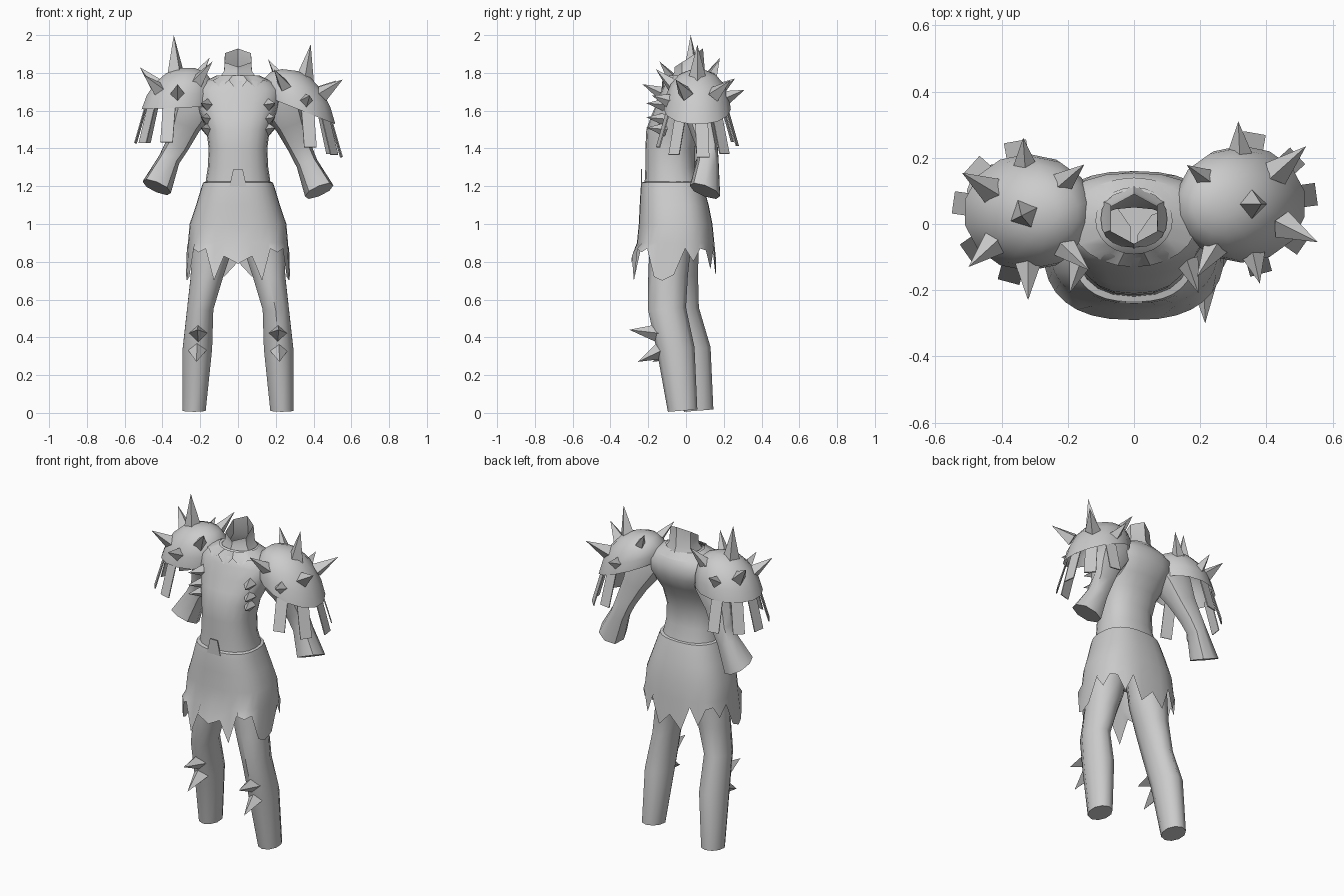
import bpy, bmesh, math
from mathutils import Vector

cube = bpy.data.objects.get("Cube")
if cube:
    bpy.data.objects.remove(cube)

grey = bpy.data.materials.new("plain_grey")
grey.use_nodes = True
grey.diffuse_color = (0.6, 0.6, 0.6, 1)
grey.node_tree.nodes["Principled BSDF"].inputs["Base Color"].default_value = (0.6, 0.6, 0.6, 1)


def finish(name, bm, smooth=None):
    mesh = bpy.data.meshes.new(name)
    bm.to_mesh(mesh)
    bm.free()
    mesh.materials.append(grey)
    obj = bpy.data.objects.new(name, mesh)
    bpy.context.collection.objects.link(obj)
    if smooth:
        bpy.ops.object.select_all(action='DESELECT')
        obj.select_set(True)
        bpy.context.view_layer.objects.active = obj
        bpy.ops.object.shade_smooth_by_angle(angle=math.radians(smooth))
    return obj


def loft(name, rings, n=12, caps="", smooth=50, hem=None, power=1.0):
    """Rings are (x, y, z, rx, ry, slope_x, slope_y); hem gives a z per column of the first
    ring; a power below one makes the rings boxier."""
    bm = bmesh.new()
    rows = []
    for k, ring in enumerate(rings):
        x, y, z, rx, ry, sx, sy = (tuple(ring) + (0, 0))[:7]
        row = []
        for i in range(n):
            a = math.tau * i / n - math.pi / 2
            c, s = math.cos(a), math.sin(a)
            dx = rx * math.copysign(abs(c) ** power, c)
            dy = ry * math.copysign(abs(s) ** power, s)
            h = hem[i] if hem and k == 0 else z + sx * dx + sy * dy
            row.append(bm.verts.new((x + dx, y + dy, h)))
        rows.append(row)
    for lo, hi in zip(rows, rows[1:]):
        for i in range(n):
            j = (i + 1) % n
            bm.faces.new((lo[i], lo[j], hi[j], hi[i]))
    if "bottom" in caps:
        bm.faces.new(rows[0][::-1])
    if "top" in caps:
        bm.faces.new(rows[-1])
    return finish(name, bm, smooth)


def section(z, half_width, front, back):
    return (0, (front + back) / 2, z, half_width, (back - front) / 2)


def mirrored(half):
    """Full ring of hem heights from front centre to back centre and round again."""
    return half + half[-2:0:-1]


def spike(name, base, tip, radius):
    base, tip = Vector(base), Vector(tip)
    axis = tip - base
    bm = bmesh.new()
    bmesh.ops.create_cone(bm, cap_ends=True, segments=4, radius1=radius, radius2=0, depth=axis.length)
    bmesh.ops.remove_doubles(bm, verts=bm.verts, dist=0.0001)
    turn = axis.to_track_quat('Z', 'Y').to_matrix()
    bmesh.ops.rotate(bm, verts=bm.verts, matrix=turn)
    bmesh.ops.translate(bm, verts=bm.verts, vec=(base + tip) / 2)
    finish(name, bm)


def plate(name, points):
    bm = bmesh.new()
    bm.faces.new([bm.verts.new(p) for p in points])
    obj = finish(name, bm)
    mod = obj.modifiers.new("thickness", 'SOLIDIFY')
    mod.thickness = 0.006
    mod.offset = 0


# Torso, closed inside the skirt
loft("torso", [
    section(1.0, 0.22, -0.22, 0.11), section(1.1, 0.2, -0.225, 0.1),
    section(1.2, 0.175, -0.22, 0.08), section(1.3, 0.16, -0.215, 0.05),
    section(1.4, 0.155, -0.215, 0.05), section(1.5, 0.168, -0.21, 0.08),
    section(1.57, 0.195, -0.185, 0.12), section(1.64, 0.22, -0.155, 0.155),
    section(1.71, 0.23, -0.13, 0.155), section(1.755, 0.18, -0.105, 0.13),
    section(1.785, 0.1, -0.07, 0.1)], n=20, caps="bottom", power=0.85)

# Neck stump with a tilted end
loft("neck", [(0, 0.02, 1.75, 0.13, 0.11), (0, 0.02, 1.81, 0.085, 0.08),
              (0, 0.015, 1.88, 0.08, 0.075, 0, 0.65)], n=6, smooth=30)

# Torn neckline, ragged at the front only
loft("torn_neckline", [section(1.735, 0.19, -0.13, 0.14), section(1.785, 0.115, -0.09, 0.11)],
     n=24, hem=mirrored([1.7, 1.76, 1.72, 1.76] + [1.75] * 9))

# Skirt with ragged hem
loft("skirt", [
    section(0.78, 0.275, -0.29, 0.16), section(0.9, 0.265, -0.26, 0.15),
    section(1.0, 0.256, -0.25, 0.14), section(1.1, 0.222, -0.245, 0.12),
    section(1.19, 0.195, -0.24, 0.095), section(1.22, 0.185, -0.235, 0.085),
    section(1.225, 0.165, -0.215, 0.065)],
     n=32, power=0.8, hem=mirrored([0.79, 0.83, 0.7, 0.87, 0.85, 0.87, 0.72, 0.7, 0.73,
                                    0.87, 0.8, 0.87, 0.86, 0.76, 0.87, 0.72, 0.8]))
plate("waist_tab", [(-0.045, -0.235, 1.2), (0.045, -0.235, 1.2), (0.025, -0.235, 1.29), (-0.025, -0.235, 1.29)])

# Shoulder pad settings: centre, rim slope and spike tips for each side
pads = {
    "right": (-1, Vector((-0.32, 0.035, 1.615)), 0.04, [
        (-0.52, 0.155, 1.83), (-0.335, 0.26, 1.77), (-0.15, 0.18, 1.88), (-0.34, 0.025, 2.0),
        (-0.5, -0.13, 1.79), (-0.32, -0.23, 1.74), (-0.135, -0.14, 1.86)]),
    "left": (1, Vector((0.325, 0.06, 1.605)), -0.4, [
        (0.52, 0.235, 1.76), (0.315, 0.31, 1.71), (0.16, 0.178, 1.87), (0.385, 0.06, 1.95),
        (0.555, -0.055, 1.765), (0.38, -0.18, 1.68), (0.19, -0.16, 1.82)]),
}

for side, (s, c, slope, tips) in pads.items():
    # Arm with flared, squarish cuff
    drop = 0.01 * s
    loft(side + "_arm", [
        (0.43 * s, 0.1, 1.185 - drop, 0.075, 0.08, 0.4 * s, -0.35),
        (0.365 * s, 0.115, 1.33 - drop, 0.053, 0.058, 0.4 * s, -0.2),
        (0.325 * s, 0.11, 1.41, 0.058, 0.058, 0.4 * s, 0),
        (0.28 * s, 0.08, 1.52, 0.075, 0.07, 0.4 * s, 0),
        (0.23 * s, 0.055, 1.63, 0.1, 0.098, 0.5 * s, 0),
        (0.15 * s, 0.035, 1.71, 0.07, 0.09, 0.5 * s, 0)], n=8, caps="bottom top", smooth=45, power=0.9)

    # Pad dome, its crown leaning towards the neck
    shape = [(0, 1), (0.07, 0.95), (0.135, 0.8), (0.185, 0.55), (0.21, 0.22)]
    loft(side + "_shoulder_pad", [
        (c.x - s * 0.24 * h, c.y, c.z + h, 0.195 * f, 0.177 * f, slope * (1 - h / 0.3), 0) for h, f in shape],
        n=14, caps="top")

    # Pad spikes, longer ones broader
    for k, tip in enumerate(tips):
        ray = Vector(tip) - c
        spike(f"{side}_pad_spike_{k}", c + ray.normalized() * 0.16, tip, 0.025 + 0.13 * (ray.length - 0.16))

    # Hanging strips around the outer rim
    for k, deg in enumerate((-75, -35, 8, 42, 80)):
        a = math.radians(deg)
        out = Vector((s * math.cos(a), math.sin(a), 0))
        across = Vector((-out.y, out.x, 0)) * 0.034
        rim = c + Vector((out.x * 0.17, out.y * 0.16, slope * out.x * 0.18 + 0.01))
        end = rim + out * 0.055 + Vector((0, 0, -0.19))
        plate(f"{side}_strip_{k}", [rim - across, rim + across, end + across, end - across])

    # Small chest spikes
    for k, z in enumerate((1.5, 1.555, 1.63)):
        spike(f"{side}_chest_spike_{k}", (0.16 * s, -0.11, z), (0.195 * s, -0.21, z + 0.01), 0.036)

    # Leg, the right one standing further back
    back = 0 if s > 0 else 0.085
    leg = [(0.232, -0.018, 0.012, 0.064, 0.078), (0.215, -0.055, 0.34, 0.082, 0.1),
           (0.2, -0.1, 0.55, 0.073, 0.1), (0.165, -0.095, 0.72, 0.09, 0.105),
           (0.14, -0.085, 0.86, 0.112, 0.11), (0.12, -0.07, 1.05, 0.115, 0.12)]
    loft(side + "_leg", [
        (x * s, y + back * min(1, max(0.25, 1.35 - z)), z, rx, ry, 0, 0.08)
        for x, y, z, rx, ry in leg], n=10, caps="bottom top", smooth=45)

    # Shin spikes
    shift = back * 0.9
    spike(side + "_knee_spike", (0.21 * s, -0.13 + shift, 0.42), (0.215 * s, -0.3 + shift, 0.44), 0.055)
    spike(side + "_shin_spike", (0.215 * s, -0.11 + shift, 0.34), (0.22 * s, -0.255 + shift, 0.27), 0.055)
